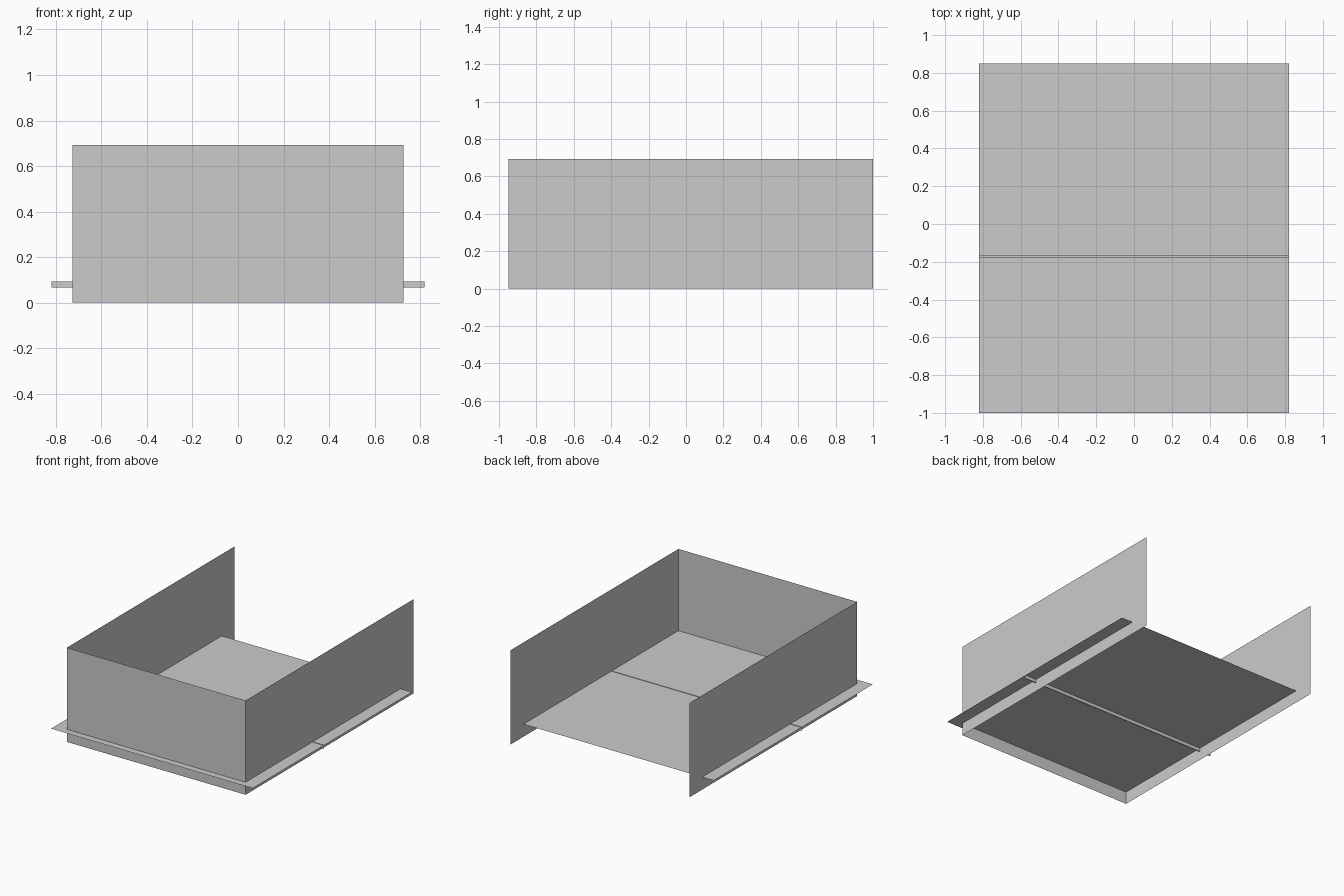
import bpy

if "Cube" in bpy.data.objects:
    bpy.data.objects.remove(bpy.data.objects["Cube"])

WALL_X, WALL_TOP = 0.727, 0.693
FRONT_Y, BACK_Y = -0.95, 1.0
FLOOR_X, FLOOR_Z, GROOVE_Z = 0.82, 0.092, 0.067


def make_sheet(name, verts, faces):
    mesh = bpy.data.meshes.new(name)
    mesh.from_pydata(verts, [], faces)
    obj = bpy.data.objects.new(name, mesh)
    bpy.context.collection.objects.link(obj)
    return obj


def upright_panel(name, start, end):
    """Thin vertical panel between two plan points."""
    verts = [(*start, 0), (*end, 0), (*end, WALL_TOP), (*start, WALL_TOP)]
    return make_sheet(name, verts, [(0, 1, 2, 3)])


def swept_profile(name, profile, half_width):
    """Sheet made by stretching a y-z profile across x."""
    verts = [(x, y, z) for y, z in profile for x in (-half_width, half_width)]
    faces = [(2 * i, 2 * i + 1, 2 * i + 3, 2 * i + 2)
             for i in range(len(profile) - 1)]
    return make_sheet(name, verts, faces)


# Three thin walls, open at the back
upright_panel("front_wall", (-WALL_X, FRONT_Y), (WALL_X, FRONT_Y))
upright_panel("right_wall", (WALL_X, FRONT_Y), (WALL_X, BACK_Y))
upright_panel("left_wall", (-WALL_X, BACK_Y), (-WALL_X, FRONT_Y))

# Raised floor sheet, wider than the walls, with a narrow groove across it
swept_profile("floor", [(-1.0, FLOOR_Z), (-0.176, FLOOR_Z),
                        (-0.176, GROOVE_Z), (-0.17, GROOVE_Z),
                        (-0.17, FLOOR_Z), (0.85, FLOOR_Z)], FLOOR_X)
